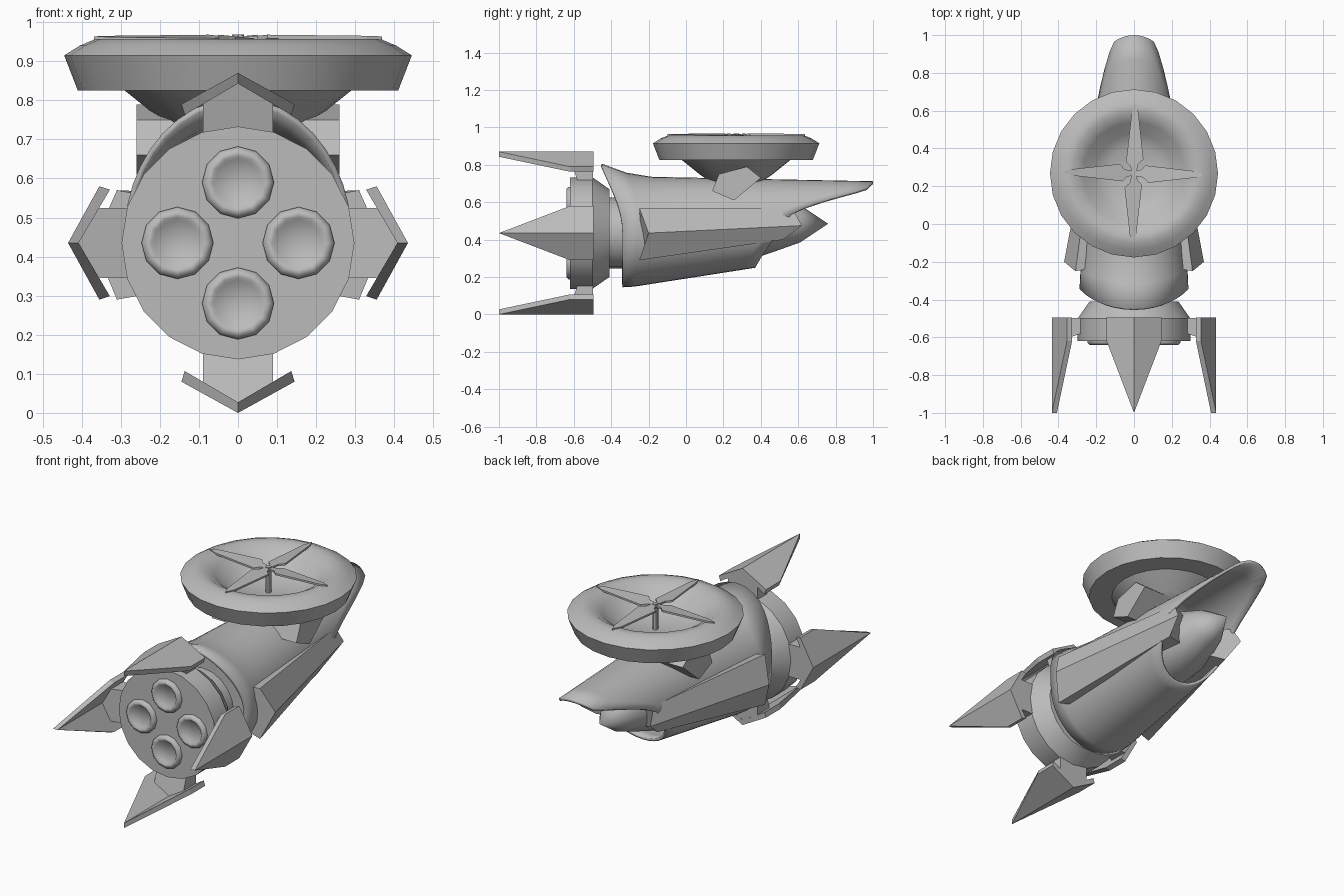
import bpy, bmesh, math
from mathutils import Matrix, Vector

if "Cube" in bpy.data.objects:
    bpy.data.objects.remove(bpy.data.objects["Cube"])

grey = bpy.data.materials.new("hull_grey")
grey.use_nodes = True
grey.diffuse_color = (0.5, 0.5, 0.5, 1)
grey.node_tree.nodes["Principled BSDF"].inputs["Base Color"].default_value = (0.5, 0.5, 0.5, 1)

AXIS_Z = 0.435  # height of the engine axis


def build(name, verts, faces, angle=None):
    """Make an object with outward normals; smooth it when an angle is given."""
    bm = bmesh.new()
    vs = [bm.verts.new(v) for v in verts]
    for f in faces:
        bm.faces.new([vs[i] for i in f])
    bmesh.ops.remove_doubles(bm, verts=bm.verts, dist=0.0005)
    bmesh.ops.recalc_face_normals(bm, faces=bm.faces)
    me = bpy.data.meshes.new(name)
    bm.to_mesh(me)
    bm.free()
    me.materials.append(grey)
    ob = bpy.data.objects.new(name, me)
    bpy.context.collection.objects.link(ob)
    if angle:
        bpy.ops.object.select_all(action="DESELECT")
        ob.select_set(True)
        bpy.context.view_layer.objects.active = ob
        bpy.ops.object.shade_smooth_by_angle(angle=math.radians(angle))
    return ob


def grid_faces(rows, n):
    return [(r * n + i, r * n + (i + 1) % n, (r + 1) * n + (i + 1) % n, (r + 1) * n + i)
            for r in range(rows - 1) for i in range(n)]


def revolve(name, profile, n, place, angle=35):
    """Spin (radius, height) points; place maps (a, b, height) to the model."""
    verts = [place(r * math.cos(math.tau * i / n), r * math.sin(math.tau * i / n), h)
             for r, h in profile for i in range(n)]
    return build(name, verts, grid_faces(len(profile), n), angle)


def loft(name, sections, matrix=Matrix(), angle=None):
    """Join matching cross-sections and cap both ends."""
    n = len(sections[0])
    verts = [matrix @ Vector(p) for s in sections for p in s]
    last = (len(sections) - 1) * n
    caps = [tuple(range(n)), tuple(range(last, last + n))]
    return build(name, verts, grid_faces(len(sections), n) + caps, angle)


def along_y(x=0, z=AXIS_Z):
    return lambda a, b, h: (x + a, h, z + b)


def lerp(points, t):
    for (a, b), (c, d) in zip(points, points[1:]):
        if t <= c:
            return b + (d - b) * max(0, t - a) / (c - a)
    return points[-1][1]


# Main hull: a tapering tube, cut obliquely in front and flared at the rear top
FRONT_CUT = [(-1, 0.37), (-0.8, 0.40), (0.2, 0.57), (0.41, 0.70), (0.78, 0.96), (1, 1.0)]
SIDES, ROWS = 40, 12
hull_verts = []
for row in range(ROWS):
    for i in range(SIDES):
        a = math.tau * i / SIDES
        s = math.sin(a)
        back = -0.34 - 0.11 * max(0, s) ** 2
        y = back + (lerp(FRONT_CUT, s) - back) * row / (ROWS - 1)
        top = 0.732 - 0.02 * y
        bottom = 0.145 + 0.156 * max(0, y + 0.3)
        flare = 0.065 * max(0, (-0.16 - y) / 0.29) ** 2 * max(0, s)
        r = (top - bottom) / 2
        hull_verts.append(((r * 0.97 + flare) * math.cos(a), y,
                           (top + bottom) / 2 + (r + flare) * s))
hull = build("hull_shell", hull_verts, grid_faces(ROWS, SIDES), 40)
shell = hull.modifiers.new("thickness", "SOLIDIFY")
shell.thickness = 0.015
shell.offset = -1

# Nose cone inside the hood, and the wall closing the hull's rear
revolve("nose_cone", [(0, 0.25), (0.19, 0.25), (0.18, 0.38), (0.15, 0.47), (0.1, 0.61), (0, 0.76)],
        12, along_y(z=0.485), 50)
revolve("rear_bulkhead", [(0, -0.31), (0.28, -0.31), (0.28, -0.3), (0, -0.3)], 24, along_y(z=0.437))

# Engine block with its neck
revolve("engine_block", [(0, -0.62), (0.298, -0.62), (0.298, -0.5), (0.235, -0.41),
                         (0.19, -0.41), (0.19, -0.3), (0, -0.3)], 20, along_y(), 30)

# Four nozzles with rounded lips
for k in range(4):
    a = k * math.pi / 2
    revolve("nozzle", [(0.092, -0.615), (0.092, -0.628), (0.08, -0.64), (0.068, -0.64),
                       (0.06, -0.63), (0, -0.63)], 12,
            along_y(0.155 * math.cos(a), AXIS_Z + 0.155 * math.sin(a)), 60)

# Four tail fins: a folded arrow plate on a short arm
for k in range(4):
    turn = Matrix.Translation((0, 0, AXIS_Z)) @ Matrix.Rotation(k * math.pi / 2, 4, "Y")
    outline = [(0, -1, 0.435), (0.145, -0.62, 0.355), (0.145, -0.495, 0.355), (0, -0.495, 0.435),
               (-0.145, -0.495, 0.355), (-0.145, -0.62, 0.355)]
    verts = [turn @ Vector((x * (1 - 0.06 * d), y, z - 0.027 * d))
             for d in (0, 1) for x, y, z in outline]
    faces = [(0, 1, 2, 3), (0, 3, 4, 5), (6, 7, 8, 9), (6, 9, 10, 11)]
    faces += [(i, (i + 1) % 6, (i + 1) % 6 + 6, i + 6) for i in range(6)]
    build("tail_fin", verts, faces)
    arm = [(-0.09, 0.25), (0.09, 0.25), (0.09, 0.37), (0, 0.42), (-0.09, 0.37)]
    loft("fin_arm", [[(x, y - 0.04 * (z > 0.3) * (y < -0.55), z) for x, z in arm]
                     for y in (-0.57, -0.497)], turn)

# Side pods: folded panels that narrow toward the nose
for side in (1, -1):
    rear = [(0.2, -0.23, 0.55), (0.31, -0.25, 0.57), (0.37, -0.2, 0.435),
            (0.31, -0.25, 0.29), (0.2, -0.23, 0.31)]
    front = [(0.1, 0.53, 0.55), (0.2, 0.57, 0.565), (0.215, 0.62, 0.475),
             (0.19, 0.52, 0.4), (0.1, 0.5, 0.4)]
    loft("side_pod", [rear, front], Matrix.Diagonal((side, 1, 1, 1)))

# Cross block that carries the dish
block = [(0.14, 0.66), (0.257, 0.61), (0.40, 0.73), (0.325, 0.79), (0.176, 0.75)]
loft("dish_mount", [[(x, y, z) for y, z in block] for x in (-0.26, 0.26)])

# Dish with a rounded rim, a hollow bowl and a conical base
DISH_Y = 0.268
revolve("dish", [(0, 0.70), (0.13, 0.705), (0.19, 0.745), (0.29, 0.825), (0.41, 0.825),
                 (0.445, 0.915), (0.405, 0.94), (0.365, 0.957), (0.325, 0.957), (0.27, 0.925),
                 (0.21, 0.865), (0.14, 0.835), (0, 0.825)],
        24, lambda a, b, h: (a, DISH_Y + b, h), 32)

# Four slim rotor blades and their hub
blade = [(-0.008, 0), (-0.02, 0.04), (-0.042, 0.06), (-0.012, 0.32), (0.008, 0.368),
         (0.022, 0.33), (0.05, 0.075), (0.022, 0.05), (0.012, 0)]
for k in range(4):
    turn = Matrix.Translation((0, DISH_Y, 0.957)) @ Matrix.Rotation(k * math.pi / 2, 4, "Z")
    loft("rotor_blade", [[(x, y, h + 0.1 * x) for x, y in blade] for h in (-0.004, 0.006)], turn)
revolve("rotor_hub", [(0, 0.82), (0.015, 0.82), (0.015, 0.968), (0, 0.968)], 8,
        lambda a, b, h: (a, DISH_Y + b, h))
